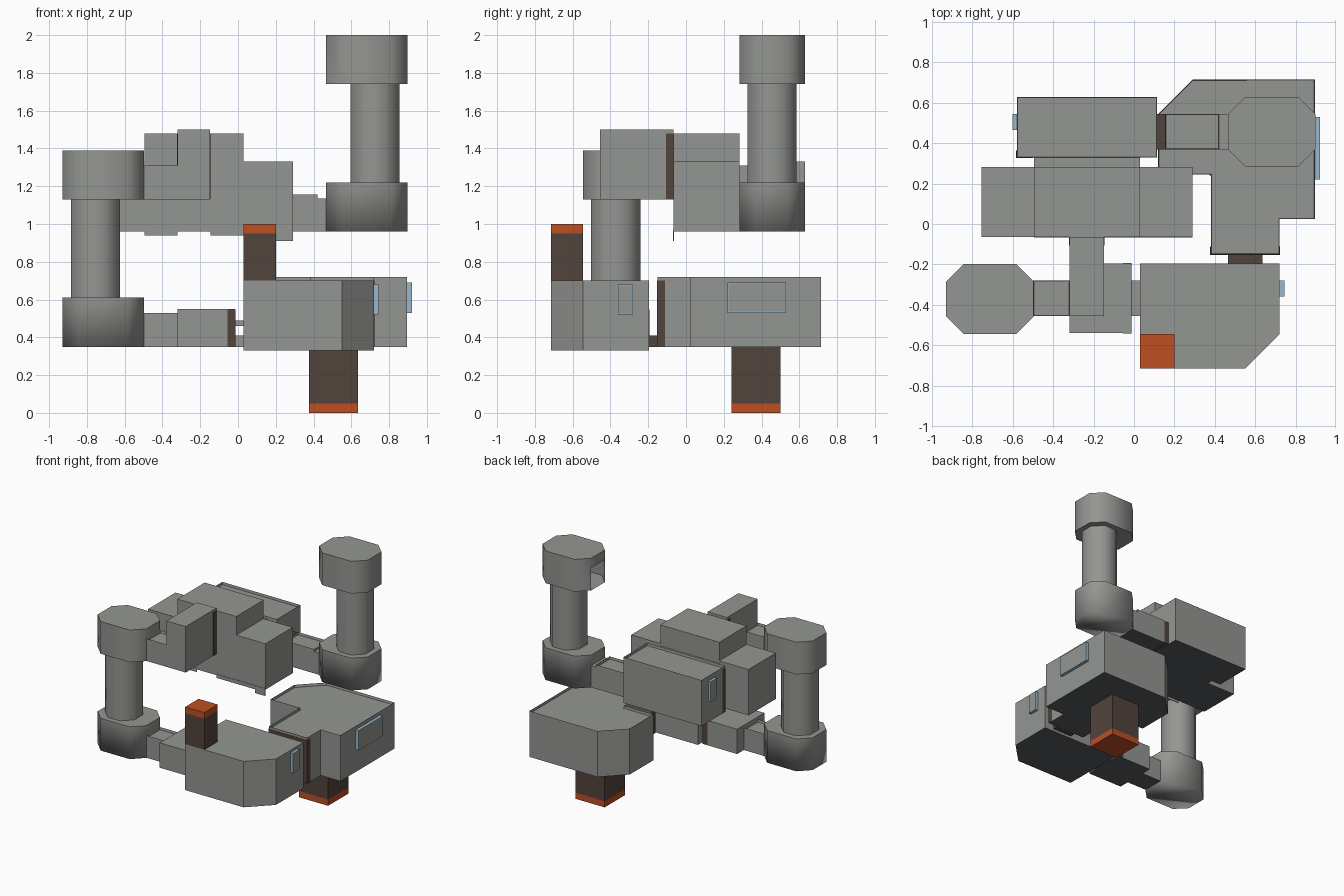
import bpy, bmesh, math

if "Cube" in bpy.data.objects:
    bpy.data.objects.remove(bpy.data.objects["Cube"])


def srgb(r, g, b):
    f = lambda c: c / 12.92 if c <= 0.04045 else ((c + 0.055) / 1.055) ** 2.4
    return (f(r / 255), f(g / 255), f(b / 255), 1)


def material(name, rgb):
    m = bpy.data.materials.new(name)
    m.diffuse_color = srgb(*rgb)
    m.use_nodes = True
    m.node_tree.nodes["Principled BSDF"].inputs["Base Color"].default_value = m.diffuse_color
    return m


GREY = material("grey_wall", (148, 150, 146))
FLOOR = material("dark_floor", (86, 92, 96))
BROWN = material("brown_door", (82, 67, 60))
RED = material("orange_red", (188, 78, 36))
BLUE = material("pale_blue_trim", (150, 185, 205))


def finish(name, bm, mats):
    me = bpy.data.meshes.new(name)
    bm.to_mesh(me)
    bm.free()
    for m in mats:
        me.materials.append(m)
    ob = bpy.data.objects.new(name, me)
    bpy.context.collection.objects.link(ob)
    return ob


def prism_bm(pts, z0, z1):
    bm = bmesh.new()
    f = bm.faces.new([bm.verts.new((x, y, z0)) for x, y in pts])
    up = bmesh.ops.extrude_face_region(bm, geom=[f])["geom"]
    for v in up:
        if isinstance(v, bmesh.types.BMVert):
            v.co.z = z1
    bmesh.ops.recalc_face_normals(bm, faces=bm.faces)
    bm.normal_update()
    return bm


def rect(x0, x1, y0, y1):
    return [(x0, y0), (x1, y0), (x1, y1), (x0, y1)]


def octagon(x0, x1, y0, y1, c):
    return [(x0 + c, y0), (x1 - c, y0), (x1, y0 + c), (x1, y1 - c),
            (x1 - c, y1), (x0 + c, y1), (x0, y1 - c), (x0, y0 + c)]


def room(name, pts, z0, z1, rim=False):
    """Room block: grey walls and roof, dark underside, optional sunken roof."""
    bm = prism_bm(pts, z0, z1)
    for f in list(bm.faces):
        if f.normal.z < -0.9:
            f.material_index = 1
    if rim:
        top = [f for f in bm.faces if f.normal.z > 0.9]
        bmesh.ops.inset_region(bm, faces=top, thickness=0.004)
        for f in top:
            for v in f.verts:
                v.co.z -= 0.02
    return finish(name, bm, [GREY, FLOOR])


def box(name, x0, x1, y0, y1, z0, z1, mat):
    return finish(name, prism_bm(rect(x0, x1, y0, y1), z0, z1), [mat])


def rounded(name, pts, z0, z1, soft_floor=False, opening=False):
    """Eight-sided part with smooth sides; the roof edge stays sharp."""
    bm = prism_bm(pts, z0, z1)
    if opening:
        # doorway in the -x side, with a lintel above
        west = [f for f in bm.faces if f.normal.x < -0.9]
        bmesh.ops.bisect_plane(bm, geom=west + [e for f in west for e in f.edges] + list(west[0].verts),
                               plane_co=(0, 0, z0 + 0.18), plane_no=(0, 0, 1))
        door = [f for f in bm.faces if f.normal.x < -0.9 and f.calc_center_median().z < z0 + 0.18]
        bmesh.ops.delete(bm, geom=door, context='FACES')
    for f in bm.faces:
        side = abs(f.normal.z) < 0.5
        f.smooth = side or (soft_floor and f.normal.z < 0)
        if not f.smooth:
            for e in f.edges:
                e.smooth = False
    return finish(name, bm, [GREY])


# Front lower room with cut corner
room("front_lower_room", [(0.03, -0.715), (0.55, -0.715), (0.72, -0.545),
                          (0.72, -0.195), (0.03, -0.195)], 0.33, 0.70)
# Back lower room, stepped outline
room("back_lower_room", [(0.38, -0.15), (0.72, -0.15), (0.72, 0.025), (0.895, 0.025),
                         (0.895, 0.715), (0.29, 0.715), (0.12, 0.545), (0.12, 0.245),
                         (0.38, 0.245)], 0.35, 0.72, rim=True)

# Lifts: brown column with a red end
box("bottom_lift_column", 0.375, 0.635, 0.24, 0.50, 0.05, 0.35, BROWN)
box("bottom_lift_end", 0.375, 0.635, 0.24, 0.50, 0, 0.05, RED)
box("top_lift_column", 0.03, 0.20, -0.715, -0.545, 0.70, 0.95, BROWN)
box("top_lift_end", 0.03, 0.20, -0.715, -0.545, 0.95, 1.0, RED)

# Lower link between the two rooms, and the lower passage to the left shaft
box("room_link", 0.465, 0.635, -0.195, -0.15, 0.35, 0.41, BROWN)
room("lower_junction", rect(-0.32, -0.015, -0.54, -0.195), 0.35, 0.55)
room("lower_passage", rect(-0.50, -0.32, -0.455, -0.28), 0.35, 0.53, rim=True)
room("lower_link_floor", rect(-0.015, 0.03, -0.455, -0.28), 0.35, 0.41)
room("lower_link_bar", rect(-0.015, 0.03, -0.455, -0.28), 0.46, 0.49)

# Vertical shafts: lower module, column, upper module
for side, x0, y0, zb, off in (("left", -0.93, -0.545, 0.35, 0.045),
                              ("right", 0.465, 0.283, 0.96, 0.13)):
    mod = octagon(x0, x0 + 0.433, y0, y0 + 0.347, 0.087)
    col = octagon(x0 + off, x0 + off + 0.26, y0 + 0.043, y0 + 0.303, 0.076)
    rounded(side + "_shaft_base", mod, zb, zb + 0.26, soft_floor=True)
    rounded(side + "_shaft_column", col, zb + 0.26, zb + 0.78)
    rounded(side + "_shaft_head", mod, zb + 0.78, zb + 1.04, opening=side == "right")

# Upper centre room with side wings
room("centre_room", rect(-0.495, 0.03, -0.065, 0.283), 0.96, 1.48)
for side, x0 in (("left", -0.755), ("right", 0.03)):
    room(side + "_wing", rect(x0, x0 + 0.26, -0.065, 0.283), 0.96, 1.33)
# Wall skirts hanging below the front of the centre room
for x0, x1, z in ((-0.495, -0.32, 0.94), (-0.145, 0.20, 0.94), (0.20, 0.29, 0.91)):
    box("wall_skirt", x0, x1, -0.068, -0.063, z, 0.97, GREY)

# Upper back room and its neck
room("back_upper_room", rect(-0.58, 0.115, 0.33, 0.63), 0.96, 1.33, rim=True)
room("upper_neck", rect(-0.495, 0.03, 0.283, 0.33), 0.96, 1.31)

# Upper passages
room("front_upper_passage", rect(-0.32, -0.148, -0.455, -0.065), 1.13, 1.50)
room("left_upper_passage", rect(-0.497, -0.32, -0.455, -0.28), 1.13, 1.31, rim=True)
room("right_upper_passage", rect(0.155, 0.42, 0.37, 0.545), 0.96, 1.155, rim=True)
room("right_passage_end", rect(0.42, 0.47, 0.37, 0.545), 0.96, 1.135)

# Brown door frames, slightly proud of the walls
box("right_passage_door", 0.115, 0.155, 0.37, 0.545, 0.96, 1.15, BROWN)
box("lower_junction_door", -0.055, -0.013, -0.543, -0.192, 0.352, 0.547, BROWN)
box("front_passage_door", -0.323, -0.145, -0.107, -0.065, 1.132, 1.48, BROWN)
box("back_upper_door", -0.583, -0.50, 0.327, 0.365, 0.962, 1.31, BROWN)
box("back_lower_door", 0.377, 0.723, -0.153, -0.112, 0.352, 0.70, BROWN)


# Windows: grey pane in a shallow blue frame
def window(name, x, d, y0, y1, z0, z1):
    bm = prism_bm(rect(min(x, x + d), max(x, x + d), y0, y1), z0, z1)
    for f in bm.faces:
        f.material_index = 0 if abs(f.normal.x) > 0.9 else 1
    outer = [f for f in bm.faces if f.normal.x * d > 0.01]
    rim = bmesh.ops.inset_region(bm, faces=outer, thickness=0.008)["faces"]
    for f in rim:
        f.material_index = 1
    finish(name, bm, [GREY, BLUE])


window("back_room_window", 0.895, 0.025, 0.22, 0.53, 0.53, 0.69)
window("front_room_window", 0.72, 0.024, -0.36, -0.28, 0.52, 0.68)
window("upper_room_window", -0.58, -0.022, 0.465, 0.545, 1.13, 1.29)
